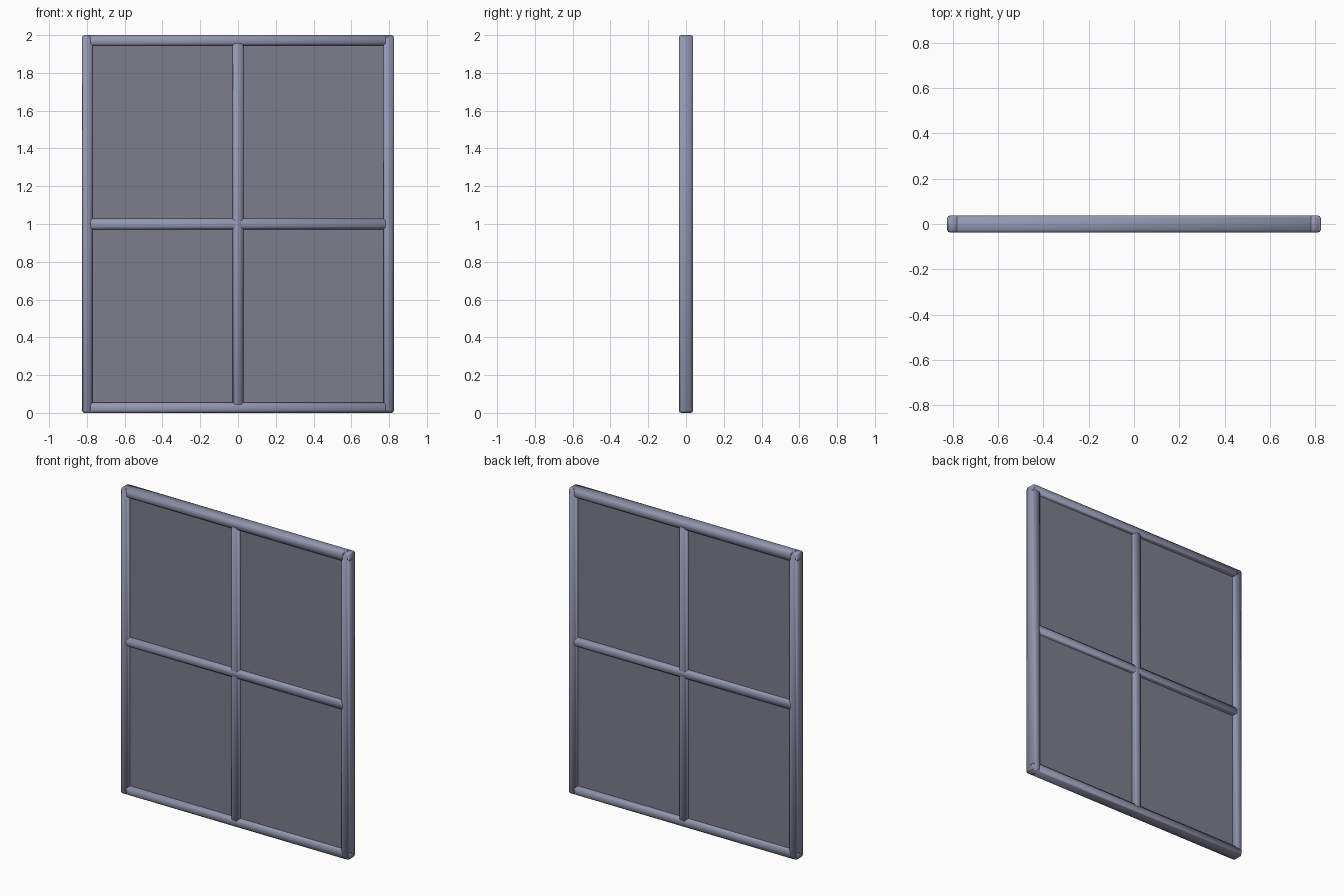
import bpy
import math

if "Cube" in bpy.data.objects:
    bpy.data.objects.remove(bpy.data.objects["Cube"])

W, H, D = 1.65, 2.0, 0.075     # overall width, height, depth
BAR = 0.056                    # width of every frame member
BEVEL = 0.012


def material(name, colour):
    mat = bpy.data.materials.new(name)
    mat.diffuse_color = (*colour, 1)
    mat.use_nodes = True
    mat.node_tree.nodes["Principled BSDF"].inputs["Base Color"].default_value = mat.diffuse_color
    return mat


FRAME = material("frame_blue_grey", (0.288, 0.305, 0.43))
PANE = material("pane_dark_grey", (0.20, 0.208, 0.265))


def box(name, centre, size, mat, bevel=0.0):
    bpy.ops.mesh.primitive_cube_add(size=1, location=centre)
    ob = bpy.context.object
    ob.name = name
    ob.scale = size
    bpy.ops.object.transform_apply(location=False, rotation=False, scale=True)
    ob.data.materials.append(mat)
    if bevel:
        mod = ob.modifiers.new("bevel", 'BEVEL')
        mod.width = bevel
        mod.segments = 2
        mod.harden_normals = True
        bpy.ops.object.modifier_apply(modifier="bevel")
        bpy.ops.object.shade_smooth_by_angle(angle=math.radians(60))
    return ob


# Outer frame: two upright stiles and two rails
for side, x in (("left", -1), ("right", 1)):
    box(side + "_stile", (x * (W - BAR) / 2, 0, H / 2), (BAR, D, H), FRAME, BEVEL)
for level, z in (("bottom", BAR / 2), ("top", H - BAR / 2)):
    box(level + "_rail", (0, 0, z), (W, D, BAR), FRAME, BEVEL)

# Crossing glazing bars, ends buried in the outer frame
box("vertical_bar", (0, 0, H / 2), (BAR, D, H - BAR), FRAME, BEVEL)
box("horizontal_bar", (0, 0, H / 2), (W - BAR, D, BAR), FRAME, BEVEL)

# Four thin recessed panes, edges tucked into the bars
pane_w, pane_h = (W - BAR) / 2, (H - BAR) / 2
for side, x in (("left", -1), ("right", 1)):
    for level, z in (("lower", -1), ("upper", 1)):
        box(f"{level}_{side}_pane",
            (x * pane_w / 2, 0, H / 2 + z * pane_h / 2),
            (pane_w, 0.03, pane_h), PANE)
